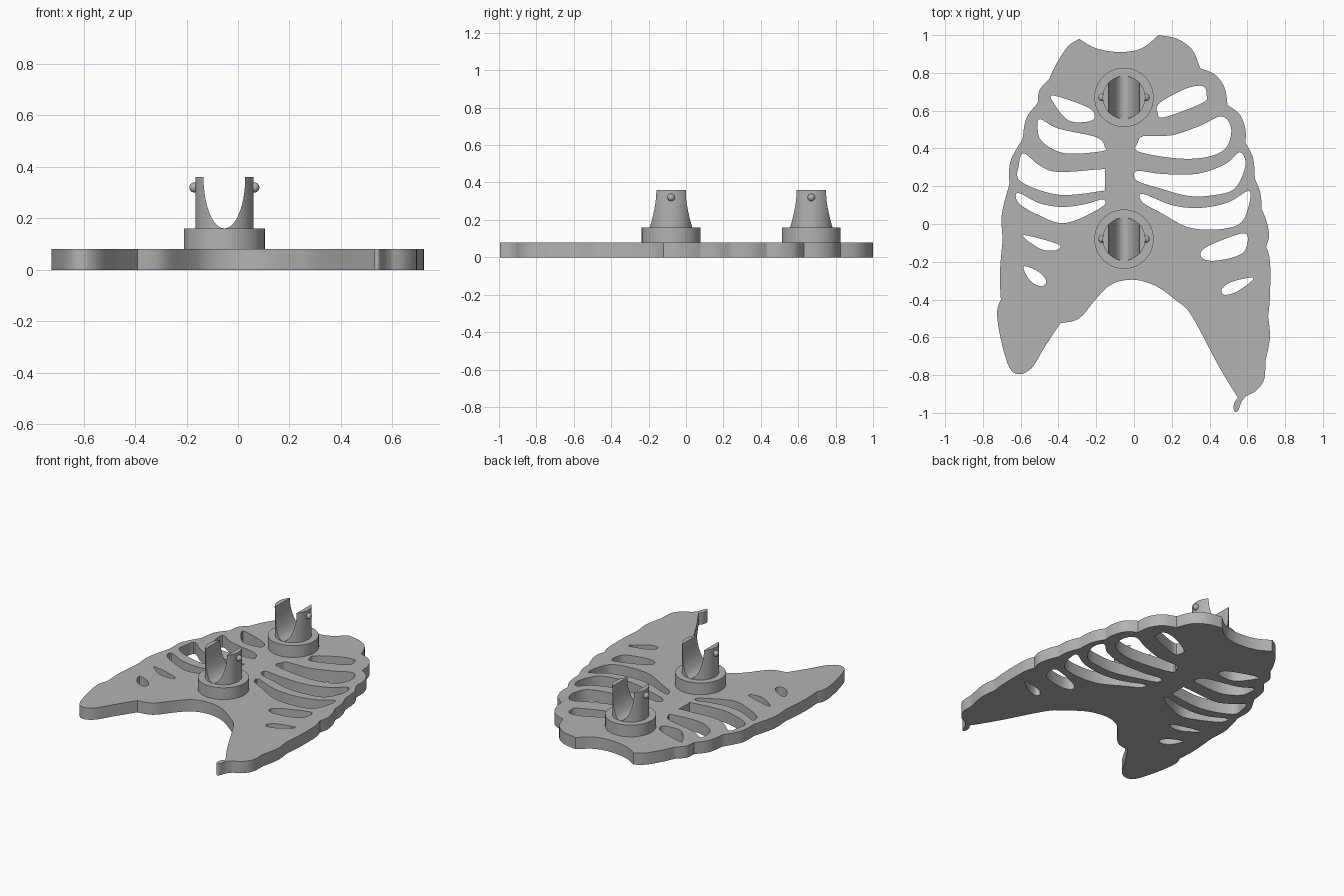
import bpy
import bmesh
import math
from mathutils import Vector

default_cube = bpy.data.objects.get("Cube")
if default_cube:
    bpy.data.objects.remove(default_cube, do_unlink=True)

PLATE_TOP = .08
BASE_TOP = .16
POST_TOP = .36
POST_RADIUS = .113

# Single plain grey
grey = bpy.data.materials.new("plain grey")
grey.use_nodes = True
grey.diffuse_color = (.45, .45, .45, 1)
grey.node_tree.nodes["Principled BSDF"].inputs["Base Color"].default_value = grey.diffuse_color


def smooth_path(points, closed=False, steps=5):
    """Rounded path through the points; open paths omit their last point."""
    pts = [Vector(p) for p in points]
    count = len(pts)
    path = []
    for i in range(count if closed else count - 1):
        if closed:
            a, b, c, d = (pts[(i + k) % count] for k in (-1, 0, 1, 2))
        else:
            a, b, c, d = (pts[min(max(i + k, 0), count - 1)] for k in (-1, 0, 1, 2))
        for s in range(steps):
            t = s / steps
            path.append(b + (c - a) * t / 2 + (a - b * 2.5 + c * 2 - d / 2) * t * t
                        + (b * 1.5 - a / 2 - c * 1.5 + d / 2) * t ** 3)
    return path


def finish(obj, name, angle=35):
    """Name, colour and shade a part."""
    obj.name = obj.data.name = name
    obj.data.materials.clear()
    obj.data.materials.append(grey)
    bpy.ops.object.select_all(action="DESELECT")
    obj.select_set(True)
    bpy.context.view_layer.objects.active = obj
    bpy.ops.object.shade_smooth_by_angle(angle=math.radians(angle))
    return obj


def extruded(name, loops, depth):
    """Flat shape with openings, given a thickness from z = 0 upward."""
    curve = bpy.data.curves.new(name, "CURVE")
    curve.dimensions = "2D"
    curve.fill_mode = "BOTH"
    curve.extrude = depth / 2
    for loop in loops:
        spline = curve.splines.new("POLY")
        spline.points.add(len(loop) - 1)
        spline.use_cyclic_u = True
        for point, co in zip(spline.points, loop):
            point.co = (co.x, co.y, 0, 1)
    obj = bpy.data.objects.new(name, curve)
    bpy.context.collection.objects.link(obj)
    bpy.ops.object.select_all(action="DESELECT")
    obj.select_set(True)
    bpy.context.view_layer.objects.active = obj
    bpy.ops.object.convert(target="MESH")
    obj = bpy.context.view_layer.objects.active
    bm = bmesh.new()
    bm.from_mesh(obj.data)
    bmesh.ops.remove_doubles(bm, verts=bm.verts, dist=.0001)
    bmesh.ops.recalc_face_normals(bm, faces=bm.faces)
    bmesh.ops.translate(bm, verts=bm.verts, vec=(0, 0, depth / 2))
    bm.to_mesh(obj.data)
    bm.free()
    return obj


# Outline of the rib plate: smooth arcs that meet at sharp corners
upper_arcs = [
    [(-.29, .98), (-.2, .93), (-.075, .91), (.04, .93), (.13, 1)],
    [(.13, 1), (.23, .98), (.31, .92), (.35, .825)],
    [(.35, .825), (.43, .79), (.48, .72), (.495, .63)],
    [(.495, .63), (.56, .58), (.59, .5), (.59, .43)],
    [(.59, .43), (.63, .35), (.64, .24)],
    [(.64, .24), (.67, .16), (.675, .08)],
    [(.675, .08), (.7, .02), (.715, -.06), (.7, -.12)],
]
lower_arcs = [
    [(.7, -.12), (.72, -.2), (.72, -.38), (.71, -.49)],
    [(.71, -.49), (.72, -.6), (.695, -.73)],
    [(.695, -.73), (.69, -.82), (.65, -.88), (.595, -.91)],
    [(.595, -.91), (.57, -.94), (.55, -.99), (.53, -.99), (.53, -.95), (.55, -.92)],
    [(.55, -.92), (.45, -.755), (.305, -.485), (.23, -.41), (.11, -.325), (-.01, -.295),
     (-.12, -.32), (-.2, -.395), (-.29, -.5), (-.39, -.525)],
    [(-.39, -.525), (-.475, -.655), (-.54, -.76), (-.605, -.795), (-.66, -.76),
     (-.705, -.61), (-.725, -.47), (-.705, -.4)],
]
left_flank_arcs = [
    [(-.705, -.4), (-.71, -.26), (-.695, -.08)],
    [(-.695, -.08), (-.7, .05), (-.66, .21)],
    [(-.66, .21), (-.655, .33), (-.59, .45)],
    [(-.59, .45), (-.57, .56), (-.51, .64)],
    [(-.51, .64), (-.5, .71), (-.45, .765)],
    [(-.45, .765), (-.41, .85), (-.35, .94), (-.29, .98)],
]
outline = []
for arc in upper_arcs + lower_arcs + left_flank_arcs:
    outline += smooth_path(arc)

# Openings between the ribs, from top to bottom on each side
right_openings = [
    [(-.425, .68), (-.24, .615), (-.21, .56), (-.26, .54), (-.35, .55), (-.425, .64)],
    [(-.495, .555), (-.4, .505), (-.2, .46), (-.155, .41), (-.17, .385), (-.37, .375),
     (-.49, .44), (-.51, .52)],
    [(-.585, .375), (-.5, .31), (-.4, .275), (-.17, .29), (-.155, .28), (-.155, .19),
     (-.17, .175), (-.4, .155), (-.6, .225), (-.61, .31)],
    [(-.615, .165), (-.5, .11), (-.38, .09), (-.26, .105), (-.165, .13), (-.17, .09),
     (-.36, .005), (-.5, .045), (-.61, .11)],
    [(-.59, -.06), (-.47, -.085), (-.39, -.115), (-.42, -.14), (-.5, -.13)],
    [(-.585, -.225), (-.51, -.25), (-.465, -.3), (-.49, -.33), (-.55, -.3)],
]
left_openings = [
    [(.135, .64), (.27, .715), (.365, .73), (.385, .68), (.36, .64), (.16, .565), (.125, .59)],
    [(.05, .465), (.2, .47), (.35, .52), (.465, .57), (.515, .5), (.48, .395), (.36, .35),
     (.2, .35), (.02, .385), (.02, .43)],
    [(.015, .28), (.15, .265), (.33, .265), (.48, .315), (.56, .38), (.59, .31), (.53, .185),
     (.4, .15), (.28, .15), (.15, .185), (.015, .23)],
    [(.045, .16), (.2, .1), (.35, .085), (.5, .115), (.61, .175), (.6, .07), (.55, -.005),
     (.42, -.03), (.28, -.015), (.15, .055), (.045, .115)],
    [(.59, -.05), (.59, -.135), (.53, -.175), (.42, -.195), (.36, -.18), (.36, -.14),
     (.44, -.095)],
    [(.635, -.285), (.55, -.355), (.48, -.375), (.465, -.345), (.52, -.305)],
]
openings = [smooth_path(loop, closed=True) for loop in right_openings + left_openings]
finish(extruded("rib_plate", [outline] + openings, PLATE_TOP), "rib_plate", 30)


def cylinder(name, x, y, radius, bottom, top):
    bpy.ops.mesh.primitive_cylinder_add(vertices=64, radius=radius, depth=top - bottom,
                                        location=(x, y, (top + bottom) / 2))
    return finish(bpy.context.object, name)


def cradle(prefix, x, y):
    """Round base with a forked post and a small knob on each side."""
    cylinder(prefix + "_base", x, y, .157, PLATE_TOP, BASE_TOP)
    fork = cylinder(prefix + "_fork", x, y, POST_RADIUS, BASE_TOP - .02, POST_TOP)

    # Oval channel running front to back
    bpy.ops.mesh.primitive_cylinder_add(vertices=96, radius=1, depth=.4, location=(x, y, POST_TOP),
                                        rotation=(math.pi / 2, 0, 0))
    cutter = bpy.context.object
    cutter.scale = (.081, POST_TOP - BASE_TOP - .001, 1)
    cutter.hide_render = True
    cut = fork.modifiers.new("channel", "BOOLEAN")
    cut.operation = "DIFFERENCE"
    cut.solver = "EXACT"
    cut.object = cutter
    bpy.context.view_layer.objects.active = fork
    bpy.ops.object.modifier_apply(modifier=cut.name)
    bpy.data.objects.remove(cutter, do_unlink=True)
    finish(fork, prefix + "_fork")

    for side, sign in (("right", -1), ("left", 1)):
        bpy.ops.mesh.primitive_uv_sphere_add(segments=24, ring_count=12, radius=.02,
                                             location=(x + sign * (POST_RADIUS + .003), y, .32))
        finish(bpy.context.object, prefix + "_" + side + "_knob", 60)


cradle("front_cradle", -.053, -.08)
cradle("rear_cradle", -.053, .67)
